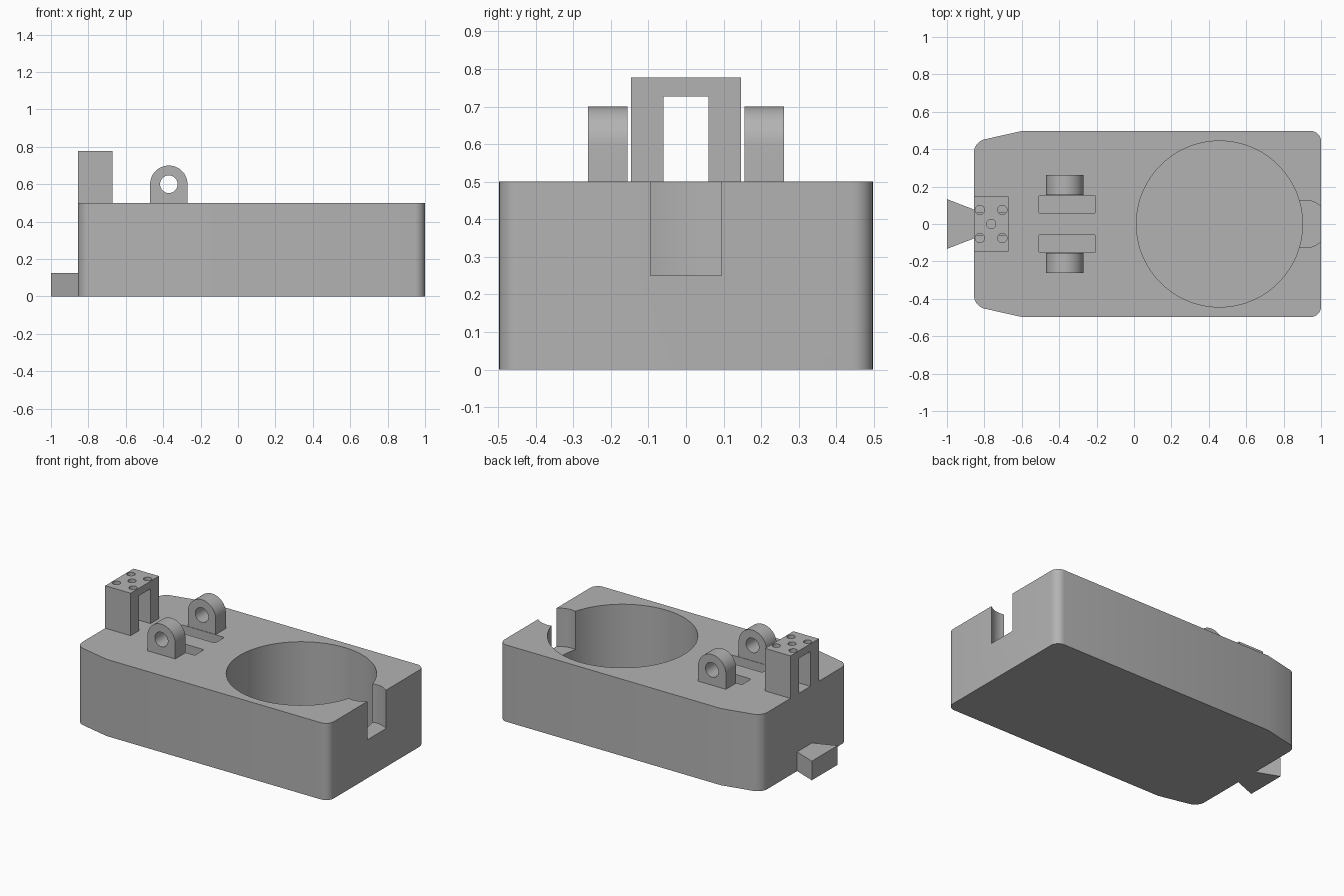
import bpy, bmesh, math
from mathutils import Matrix, Vector

old = bpy.data.objects.get("Cube")
if old:
    bpy.data.objects.remove(old, do_unlink=True)

GREY = bpy.data.materials.new("plain_grey")
GREY.use_nodes = True
GREY.diffuse_color = (0.45, 0.45, 0.45, 1)
GREY.node_tree.nodes["Principled BSDF"].inputs["Base Color"].default_value = (0.45, 0.45, 0.45, 1)


def prism(name, points, low, high, axis="Z", radius=0, rounded=lambda p: True):
    """Extrude an outline along Z (points are x, y) or along Y (points are x, z)."""
    def place(p, t):
        return Vector((p[0], p[1], t)) if axis == "Z" else Vector((p[0], t, p[1]))
    bm = bmesh.new()
    face = bm.faces.new([bm.verts.new(place(p, low)) for p in points])
    ext = bmesh.ops.extrude_face_region(bm, geom=[face])
    moved = [v for v in ext["geom"] if isinstance(v, bmesh.types.BMVert)]
    bmesh.ops.translate(bm, verts=moved, vec=place((0, 0), high - low))
    if radius:
        k = 2 if axis == "Z" else 1
        edges = [e for e in bm.edges
                 if abs(e.verts[0].co[k] - e.verts[1].co[k]) > 1e-4 and rounded(e.verts[0].co)]
        bmesh.ops.bevel(bm, geom=edges, offset=radius, segments=8, profile=0.5, affect="EDGES")
    bmesh.ops.recalc_face_normals(bm, faces=bm.faces[:])
    mesh = bpy.data.meshes.new(name)
    bm.to_mesh(mesh)
    bm.free()
    mesh.materials.append(GREY)
    obj = bpy.data.objects.new(name, mesh)
    bpy.context.collection.objects.link(obj)
    return obj


def rect(x0, x1, y0, y1):
    return [(x0, y0), (x1, y0), (x1, y1), (x0, y1)]


def circle(cx, cy, r, n, start=0, sweep=math.tau):
    steps = n if sweep == math.tau else n - 1
    return [(cx + r * math.cos(start + sweep * i / steps),
             cy + r * math.sin(start + sweep * i / steps)) for i in range(n)]


def cut(target, cutters):
    """Subtract each cutter, then discard it."""
    bpy.context.view_layer.objects.active = target
    for cutter in cutters:
        cutter.hide_render = True
        mod = target.modifiers.new("cut", "BOOLEAN")
        mod.operation, mod.solver, mod.object = "DIFFERENCE", "EXACT", cutter
        bpy.ops.object.modifier_apply(modifier=mod.name)
        bpy.data.objects.remove(cutter, do_unlink=True)


def smooth(obj):
    bpy.ops.object.select_all(action="DESELECT")
    obj.select_set(True)
    bpy.context.view_layer.objects.active = obj
    bpy.ops.object.shade_smooth_by_angle(angle=math.radians(25))


TOP, BACK, HALF = 0.5, -0.855, 0.497

# Main body: tapered at one end, rounded upright corners
half = [(1, HALF), (-0.6, HALF), (BACK, 0.44)]
outline = half + [(x, -y) for x, y in reversed(half)]
body = prism("body", outline, 0, TOP, radius=0.055, rounded=lambda p: abs(p.x + 0.6) > 0.05)

# Round well, side notch and two narrow slots
cutters = [prism("well_cutter", circle(0.457, 0, 0.444, 96), 0.05, 0.7),
           prism("notch_cutter", circle(0.915, 0, 0.127, 48), 0.25, 0.7)]
for s in (-1, 1):
    ys = sorted((s * 0.057, s * 0.153))
    cutters.append(prism("slot_cutter", rect(-0.51, -0.205, *ys), 0.25, 0.7, radius=0.01))
cut(body, cutters)
smooth(body)

# Pair of round-topped lugs with pin holes
for s, side in ((-1, "right"), (1, "left")):
    ys = sorted((s * 0.156, s * 0.261))
    profile = [(-0.47, TOP), (-0.27, TOP)] + circle(-0.37, 0.6, 0.1, 33, 0, math.pi)
    lug = prism(side + "_lug", profile, *ys, axis="Y")
    cut(lug, [prism("pin_cutter", circle(-0.37, 0.6, 0.047, 40), ys[0] - 0.1, ys[1] + 0.1, axis="Y")])
    smooth(lug)

# Bridge block with an archway and five small holes in its roof
bridge = prism("bridge", rect(BACK, -0.672, -0.146, 0.146), TOP, 0.777)
cutters = [prism("arch_cutter", rect(-1, -0.5, -0.06, 0.06), 0.4, 0.727)]
centres = [(-0.764, 0)] + [(x, y) for x in (-0.824, -0.704) for y in (-0.075, 0.075)]
cutters += [prism("hole_cutter", circle(x, y, 0.025, 24), 0.715, 0.85) for x, y in centres]
cut(bridge, cutters)
smooth(bridge)

# Dovetail key at the foot of the tapered end
prism("dovetail_key", [(-1, -0.133), (BACK, -0.077), (BACK, 0.077), (-1, 0.133)], 0, 0.125)
